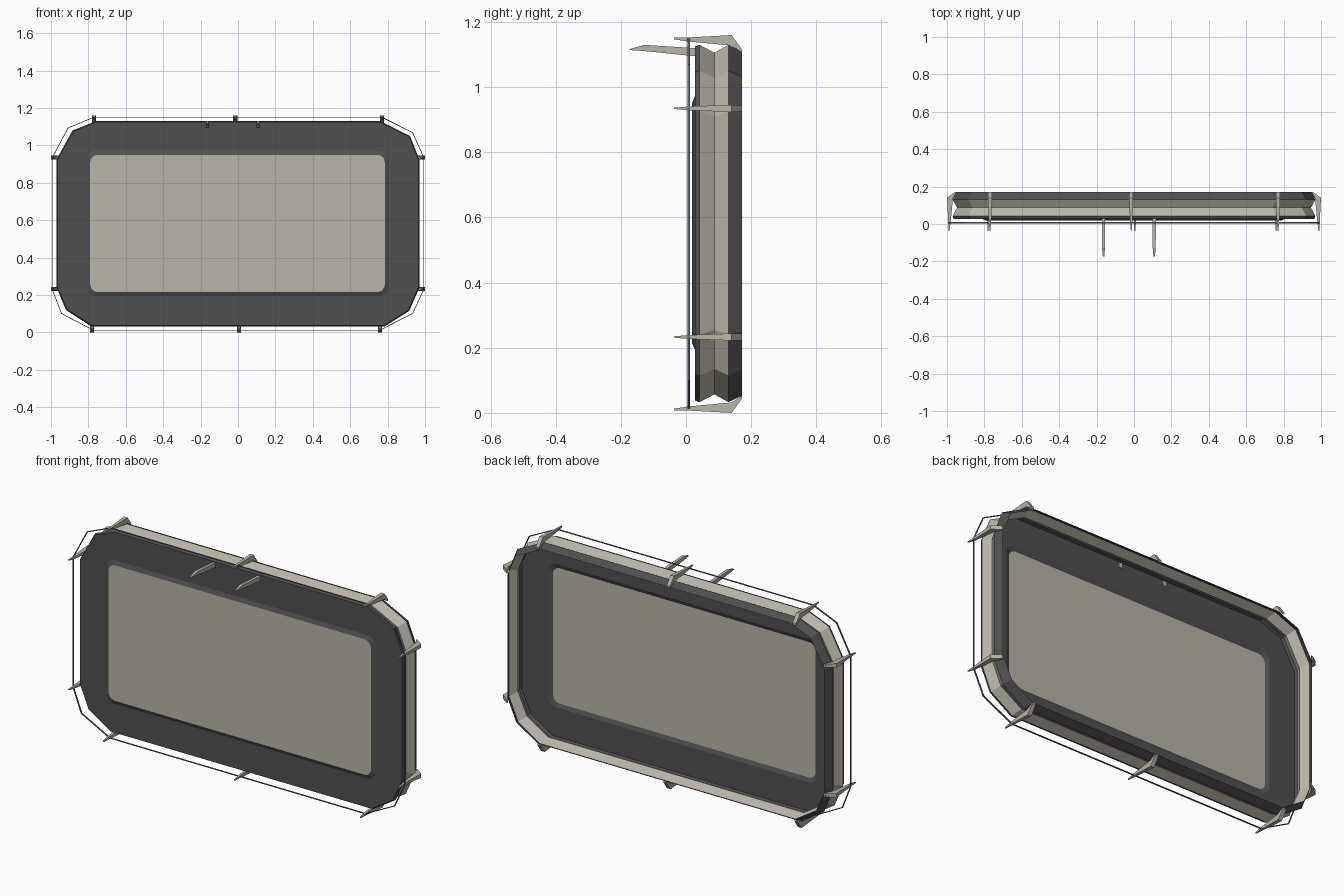
import bpy, bmesh, math

if "Cube" in bpy.data.objects:
    bpy.data.objects.remove(bpy.data.objects["Cube"])

def material(name, rgb):
    m = bpy.data.materials.new(name)
    m.diffuse_color = (*rgb, 1)
    m.use_nodes = True
    m.node_tree.nodes["Principled BSDF"].inputs["Base Color"].default_value = m.diffuse_color
    return m

DARK = material("dark_grey", (0.08, 0.08, 0.08))
CREAM = material("stone_cream", (0.48, 0.465, 0.385))
WIRE = material("blue_grey", (0.11, 0.14, 0.16))
ZC = 0.58

def finish(bm, name, mats):
    bmesh.ops.recalc_face_normals(bm, faces=bm.faces)
    me = bpy.data.meshes.new(name)
    bm.to_mesh(me)
    bm.free()
    for m in mats:
        me.materials.append(m)
    ob = bpy.data.objects.new(name, me)
    bpy.context.collection.objects.link(ob)
    return ob

def ring(bm, pts, y, inset=0.0):
    sx, sz = 1 - inset / 0.97, 1 - inset / 0.55
    return [bm.verts.new((x * sx, y, ZC + (z - ZC) * sz)) for x, z in pts]

def bridge(bm, a, b, mat=0):
    """Joins two equal rings; repeated vertices give triangles."""
    n = len(a)
    for i in range(n):
        j = (i + 1) % n
        vs = list(dict.fromkeys([a[i], a[j], b[j], b[i]]))
        if len(vs) > 2:
            bm.faces.new(vs).material_index = mat

def rounded_rect(x0, x1, z0, z1, r, n=5):
    pts = []
    corners = [(x1 - r, z1 - r, 0), (x0 + r, z1 - r, 90),
               (x0 + r, z0 + r, 180), (x1 - r, z0 + r, 270)]
    for cx, cz, a0 in corners:
        for k in range(n):
            a = math.radians(a0 + 90 * k / (n - 1))
            pts.append((cx + r * math.cos(a), cz + r * math.sin(a)))
    return pts

# Outer outline, three points per corner, counter-clockwise from upper right
outline = [(0.97, 0.925), (0.92, 1.05), (0.76, 1.13),
           (-0.76, 1.13), (-0.885, 1.08), (-0.97, 0.925),
           (-0.97, 0.24), (-0.92, 0.12), (-0.785, 0.033),
           (0.785, 0.033), (0.915, 0.115), (0.97, 0.24)]

# Frame shell, open at the back, with a cream V groove around the side
bm = bmesh.new()
section = [(0.172, 0.02), (0.13, 0.0), (0.087, 0.024), (0.042, 0.0), (0.027, 0.005)]
rings = [ring(bm, outline, y, d) for y, d in section]
for k, mat in enumerate([0, 1, 1, 0]):
    bridge(bm, rings[k], rings[k + 1], mat)
front = [rings[-1][3 * c + k] for c in range(4) for k in (0, 0, 1, 2, 2)]
lip = ring(bm, rounded_rect(-0.81, 0.808, 0.195, 0.972, 0.05), 0.027)
edge = ring(bm, rounded_rect(-0.79, 0.785, 0.216, 0.95, 0.04), 0.018)
bridge(bm, front, lip)
bridge(bm, lip, edge)
# Screen panel closing the raised middle
bm.faces.new(edge).material_index = 1
finish(bm, "frame_and_screen", [DARK, CREAM])

# Thin wire loop carried by the claws
path = [(0.995, 0.935), (0.935, 1.07), (0.77, 1.153),
        (-0.77, 1.153), (-0.91, 1.095), (-0.995, 0.935),
        (-0.995, 0.23), (-0.945, 0.10), (-0.775, 0.011),
        (0.76, 0.011), (0.935, 0.10), (0.995, 0.23)]
bm = bmesh.new()
loop = [ring(bm, path, y, d) for y, d in
        [(0.004, 0), (0.012, 0), (0.012, 0.003), (0.004, 0.003)]]
for k in range(4):
    bridge(bm, loop[k], loop[(k + 1) % 4])
finish(bm, "wire_loop", [WIRE])

# Tapered claws: stations are (y, outer height, inner height, half width)
def claw(name, base, out, stations):
    bm = bmesh.new()
    secs = []
    for y, hi, lo, w in stations:
        secs.append([bm.verts.new((base[0] + out[0] * h - out[1] * t, y,
                                   base[1] + out[1] * h + out[0] * t))
                     for h, t in [(hi, -w), (hi, w), (lo, w), (lo, -w)]])
    for a, b in zip(secs, secs[1:]):
        bridge(bm, a, b)
    bm.faces.new(secs[0])
    bm.faces.new(secs[-1])
    finish(bm, name, [CREAM])

grip = [(0.172, -0.012, -0.022, 0.010), (0.14, 0.032, 0.0, 0.011),
        (0.01, 0.025, 0.012, 0.006), (-0.037, 0.025, 0.019, 0.002)]
for x in (-0.77, -0.015, 0.77):
    claw("top_claw", (x, 1.128), (0, 1), grip)
for x in (-0.78, 0.005, 0.76):
    claw("bottom_claw", (x, 0.032), (0, -1), grip)
for s in (-1, 1):
    for z in (0.935, 0.233):
        claw("side_claw", (s * 0.968, z), (s, 0), grip)

# Two hooks jutting from the front of the top edge
hook = [(0.03, 0.0, -0.025, 0.009), (-0.128, 0.01, -0.009, 0.008),
        (-0.173, -0.003, -0.006, 0.004)]
for x in (-0.163, 0.108):
    claw("front_hook", (x, 1.12), (0, 1), hook)
